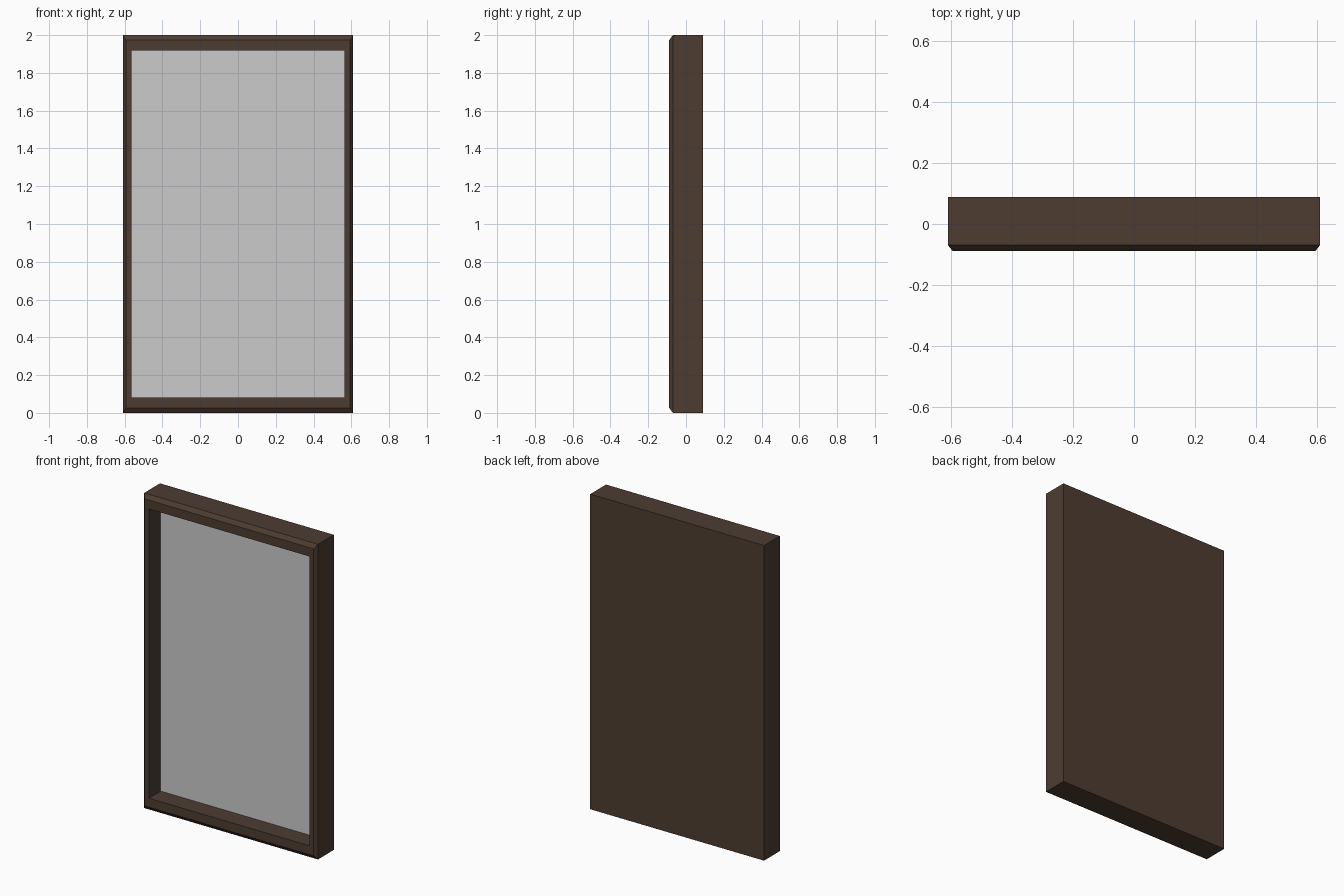
import bpy, bmesh

if "Cube" in bpy.data.objects:
    bpy.data.objects.remove(bpy.data.objects["Cube"])

HEIGHT = 2.0


def ring(bm, half_x, inset_z, y):
    """Rectangular loop of four vertices facing the front."""
    return [bm.verts.new((x, y, z)) for x, z in (
        (-half_x, inset_z), (half_x, inset_z),
        (half_x, HEIGHT - inset_z), (-half_x, HEIGHT - inset_z))]


def finish(bm, name):
    mesh = bpy.data.meshes.new(name)
    bm.to_mesh(mesh)
    bm.free()
    obj = bpy.data.objects.new(name, mesh)
    bpy.context.collection.objects.link(obj)
    return obj


# Frame: backed box with chamfered front border and straight recess walls
# each section is (half width, inset in z, y)
sections = [
    (0.61, 0.0, 0.089),
    (0.61, 0.0, -0.069),
    (0.594, 0.026, -0.089),
    (0.5635, 0.082, -0.089),
    (0.5635, 0.082, 0.03),
]
bm = bmesh.new()
rings = [ring(bm, *s) for s in sections]
bm.faces.new(rings[0][::-1])
for a, b in zip(rings, rings[1:]):
    for i in range(4):
        j = (i + 1) % 4
        bm.faces.new((a[i], a[j], b[j], b[i]))
frame = finish(bm, "frame")

wood = bpy.data.materials.new("dark_wood")
wood.diffuse_color = (0.075, 0.046, 0.031, 1)
wood.use_nodes = True
wood.node_tree.nodes["Principled BSDF"].inputs["Base Color"].default_value = wood.diffuse_color
frame.data.materials.append(wood)

# Glass: flat panel closing the recess, facing the front
bm = bmesh.new()
bm.faces.new(ring(bm, *sections[-1]))
finish(bm, "glass_panel")
